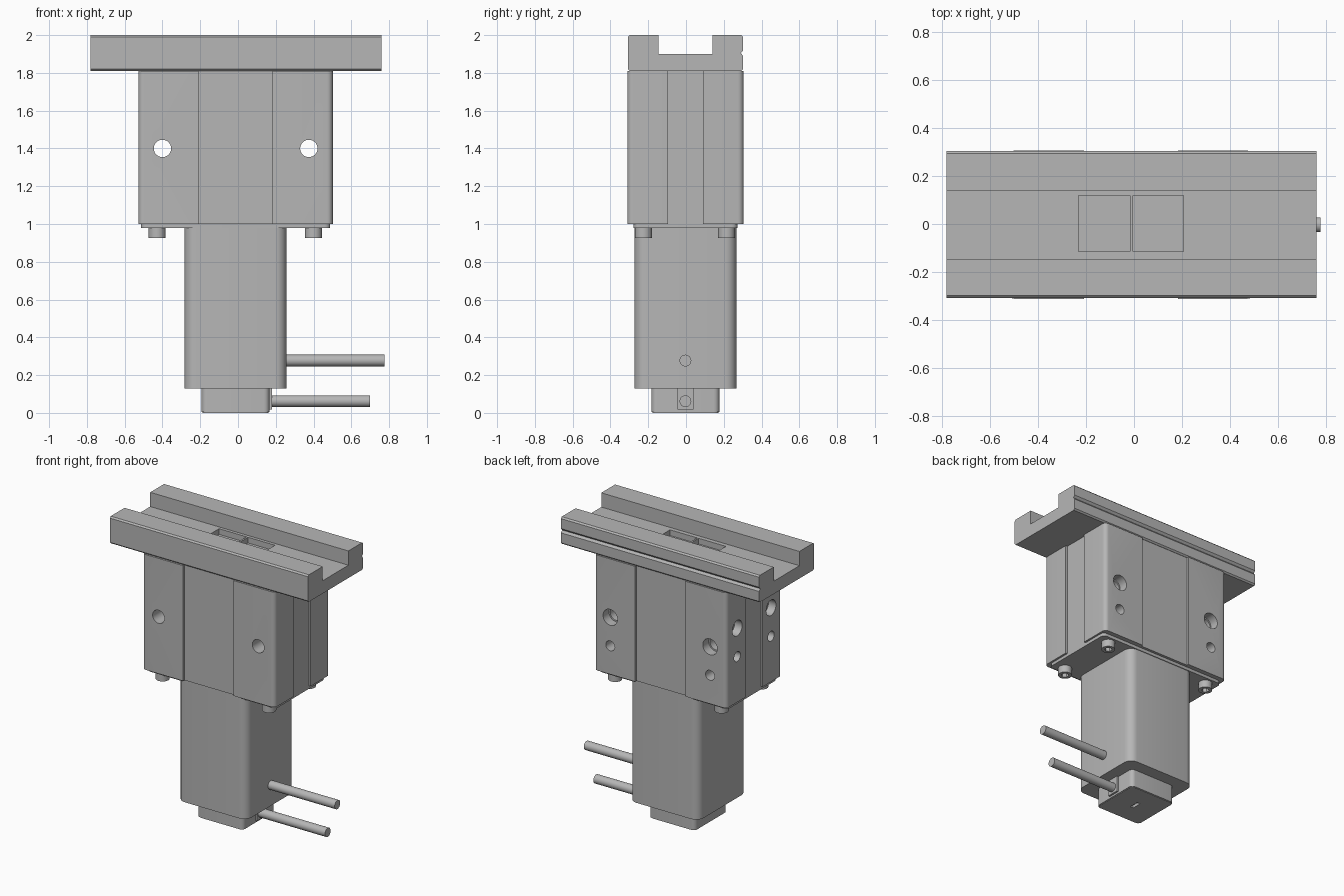
import bpy, bmesh, math
from mathutils import Matrix, Vector

if "Cube" in bpy.data.objects:
    bpy.data.objects.remove(bpy.data.objects["Cube"], do_unlink=True)

grey = bpy.data.materials.new("machined grey")
grey.use_nodes = True
COLOUR = (0.47, 0.47, 0.47, 1)
grey.diffuse_color = COLOUR
grey.node_tree.nodes["Principled BSDF"].inputs["Base Color"].default_value = COLOUR

CX, CY = -0.013, -0.003   # centre of the gripper axis


def finish(name, bm):
    bmesh.ops.recalc_face_normals(bm, faces=bm.faces)
    mesh = bpy.data.meshes.new(name)
    bm.to_mesh(mesh)
    bm.free()
    obj = bpy.data.objects.new(name, mesh)
    bpy.context.collection.objects.link(obj)
    mesh.materials.append(grey)
    return obj


def extrude(name, points, direction):
    """Closed outline of 3D points pushed along a direction."""
    bm = bmesh.new()
    face = bm.faces.new([bm.verts.new(p) for p in points])
    new = bmesh.ops.extrude_face_region(bm, geom=[face])["geom"]
    bmesh.ops.translate(bm, vec=direction,
                        verts=[g for g in new if isinstance(g, bmesh.types.BMVert)])
    return finish(name, bm)


def arc(x, y, r, start, steps=6):
    return [(x + r * math.cos(start + i * math.pi / 2 / steps),
             y + r * math.sin(start + i * math.pi / 2 / steps)) for i in range(steps + 1)]


def rounded_block(name, hx, hy, r, z0, z1, x=CX, y=CY):
    pts = []
    for i, (sx, sy) in enumerate([(1, 1), (-1, 1), (-1, -1), (1, -1)]):
        pts += arc(x + sx * (hx - r), y + sy * (hy - r), r, i * math.pi / 2)
    return extrude(name, [(px, py, z0) for px, py in pts], (0, 0, z1 - z0))


def rod(name, start, end, r, sides=32):
    a, b = Vector(start), Vector(end)
    bm = bmesh.new()
    turn = (b - a).to_track_quat('Z', 'Y').to_matrix().to_4x4()
    bmesh.ops.create_cone(bm, cap_ends=True, segments=sides, radius1=r, radius2=r,
                          depth=(b - a).length, matrix=Matrix.Translation((a + b) / 2) @ turn)
    return finish(name, bm)


def box(name, lo, hi):
    x0, y0, z0 = lo
    x1, y1, z1 = hi
    return extrude(name, [(x0, y0, z0), (x1, y0, z0), (x1, y1, z0), (x0, y1, z0)],
                   (0, 0, z1 - z0))


def cut(obj, cutters):
    bpy.context.view_layer.objects.active = obj
    for c in cutters:
        mod = obj.modifiers.new("cut", 'BOOLEAN')
        mod.operation, mod.solver, mod.object = 'DIFFERENCE', 'EXACT', c
        bpy.ops.object.modifier_apply(modifier=mod.name)
        bpy.data.objects.remove(c, do_unlink=True)


# Top rail: channel profile with a V notch on the back, run along x
c = 0.01
profile = [(-0.308, 1.81 + c), (-0.308 + c, 1.81), (0.303 - c, 1.81), (0.303, 1.81 + c),
           (0.303, 1.89), (0.29, 1.905), (0.303, 1.92), (0.303, 2 - c), (0.303 - c, 2),
           (0.14, 2), (0.14, 1.9), (-0.145, 1.9), (-0.145, 2), (-0.308 + c, 2), (-0.308, 2 - c)]
rail = extrude("top_rail", [(-0.78, y, z) for y, z in profile], (1.54, 0, 0))
cut(rail, [box("pocket", (x0, -0.115, 1.86), (x1, 0.118, 1.95))
           for x0, x1 in ((-0.23, -0.017), (-0.005, 0.205))])

# Main body: four rounded corner blocks joined by recessed middle faces
HX, HY, STEP = 0.515, 0.308, 0.014
quarter = [(HX - STEP, 0.093), (HX, 0.093)] + arc(HX - 0.03, HY - 0.03, 0.03, 0) \
    + [(0.195, HY), (0.195, HY - STEP)]
outline = []
for sx, sy in [(1, 1), (-1, 1), (-1, -1), (1, -1)]:
    part = [(sx * x, sy * y) for x, y in quarter]
    outline += part if sx * sy > 0 else part[::-1]
body = extrude("gripper_body", [(x + CX, y + CY, 1.0) for x, y in outline], (0, 0, 0.81))
holes = []
for x in (-0.4, 0.375):
    holes += [rod("through_hole", (x, -0.5, 1.4), (x, 0.5, 1.4), 0.046),
              rod("counterbore", (x, 0.24, 1.4), (x, 0.5, 1.4), 0.056),
              rod("pin_hole", (x, 0.22, 1.2), (x, 0.5, 1.2), 0.035)]
for y in (-0.19, 0.185):
    holes += [rod("side_hole", (-0.47, y, 1.52), (-0.7, y, 1.52), 0.054),
              rod("side_pin_hole", (-0.46, y, 1.32), (-0.7, y, 1.32), 0.035)]
cut(body, holes)

# Flange and socket screws under the body
rounded_block("bottom_flange", HX - STEP, 0.275, 0.03, 0.978, 1.01)
for x in (-0.428, 0.4):
    for y in (-0.225, 0.215):
        screw = rod("socket_screw", (x, y, 0.926), (x, y, 0.985), 0.045)
        cut(screw, [rod("socket", (x, y, 0.9), (x, y, 0.955), 0.025, 6)])

# Motor housing and end cap with a screwdriver slot
rounded_block("motor_housing", 0.27, 0.27, 0.06, 0.13, 0.99)
cap = rounded_block("end_cap", 0.18, 0.18, 0.03, 0.004, 0.14)
cut(cap, [box("slot", (CX - 0.012, CY - 0.035, -0.02), (CX + 0.012, CY + 0.035, 0.02))])
rounded_block("end_cap_base", 0.175, 0.175, 0.027, 0, 0.004)
cut(bpy.data.objects["end_cap_base"],
    [box("slot", (CX - 0.012, CY - 0.035, -0.02), (CX + 0.012, CY + 0.035, 0.02))])

# Cable outlet and the two cables
box("cable_outlet", (0.16, CY - 0.043, 0.018), (0.18, CY + 0.043, 0.13))
rod("upper_cable", (0.25, CY, 0.277), (0.775, CY, 0.277), 0.031)
rod("lower_cable", (0.17, CY, 0.062), (0.7, CY, 0.062), 0.031)

# Smooth the round parts, keep the edges sharp
for o in bpy.context.collection.objects:
    if o.type == 'MESH' and o.data.materials and o.data.materials[0] == grey:
        o.select_set(True)
        bpy.context.view_layer.objects.active = o
bpy.ops.object.shade_smooth_by_angle(angle=math.radians(30))
